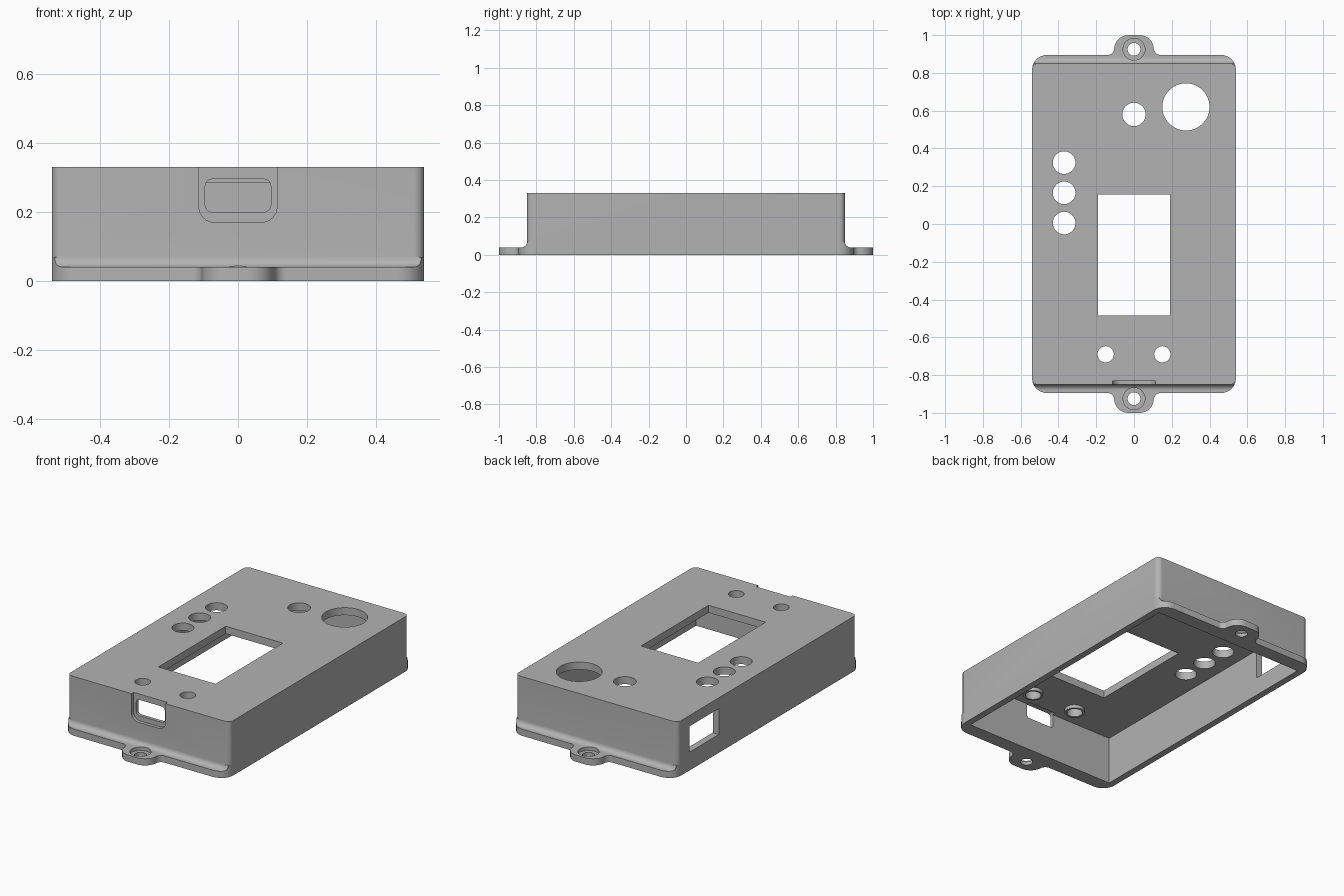
import bpy, bmesh, math
from mathutils import Vector

cube = bpy.data.objects.get("Cube")
if cube:
    bpy.data.objects.remove(cube, do_unlink=True)

grey = bpy.data.materials.new("matte grey")
grey.use_nodes = True
colour = (0.45, 0.45, 0.45, 1)
grey.diffuse_color = colour
grey.node_tree.nodes["Principled BSDF"].inputs["Base Color"].default_value = colour

AXES = {"Z": lambda a, b, t: (a, b, t),
        "Y": lambda a, b, t: (a, t, b),
        "X": lambda a, b, t: (t, a, b)}


def rounded(corners, steps=8):
    """Outline from (x, y, radius) corners, with each corner filleted."""
    pts = []
    for i, (x, y, r) in enumerate(corners):
        p = Vector((x, y))
        if r == 0:
            pts.append(p)
            continue
        u = (Vector(corners[i - 1][:2]) - p).normalized()
        v = (Vector(corners[(i + 1) % len(corners)][:2]) - p).normalized()
        centre = p + (u + v) * r          # right-angled corners
        for k in range(steps + 1):
            t = math.pi / 2 * k / steps
            pts.append(centre - v * r * math.cos(t) - u * r * math.sin(t))
    return pts


def rect(x0, x1, y0, y1, r=0):
    return rounded([(x0, y0, r), (x1, y0, r), (x1, y1, r), (x0, y1, r)])


def circle(x, y, r, n=48):
    return [(x + r * math.cos(math.tau * k / n), y + r * math.sin(math.tau * k / n))
            for k in range(n)]


def prism(name, pts, t0, t1, axis="Z"):
    """Extrude an outline along an axis from t0 to t1."""
    bm = bmesh.new()
    place = AXES[axis]
    face = bm.faces.new([bm.verts.new(place(p[0], p[1], t0)) for p in pts])
    move = Vector(place(0, 0, t1 - t0))
    top = bmesh.ops.extrude_face_region(bm, geom=[face])["geom"]
    bmesh.ops.translate(bm, vec=move, verts=[g for g in top if isinstance(g, bmesh.types.BMVert)])
    bmesh.ops.recalc_face_normals(bm, faces=bm.faces)
    mesh = bpy.data.meshes.new(name)
    bm.to_mesh(mesh)
    bm.free()
    mesh.materials.append(grey)
    obj = bpy.data.objects.new(name, mesh)
    bpy.context.collection.objects.link(obj)
    return obj


def combine(target, tool, operation):
    """Apply a boolean and discard the tool."""
    mod = target.modifiers.new(operation, "BOOLEAN")
    mod.operation, mod.object, mod.solver = operation, tool, "EXACT"
    bpy.context.view_layer.objects.active = target
    bpy.ops.object.modifier_apply(modifier=mod.name)
    bpy.data.objects.remove(tool, do_unlink=True)


W, D, H = 0.54, 0.85, 0.33      # box half width, half depth, height
F, FZ = 0.895, 0.04             # flange half depth and thickness
CEIL = 0.285                    # underside of the top panel

# Flange outline with a mounting ear at each end
half = [(W, F, 0.08), (0.105, F, 0.035), (0.105, 1.0, 0.075),
        (-0.105, 1.0, 0.075), (-0.105, F, 0.035), (-W, F, 0.08)]
outline = rounded(half + [(-x, -y, r) for x, y, r in half])

# Shell: flange, box and the curved blends between them
shell = prism("enclosure_shell", outline, 0, FZ)
combine(shell, prism("box", rect(-W, W, -D, D, 0.03), 0, H), "UNION")
for s in (1, -1):
    R = 0.03
    arc = [(s * (D + R - R * math.cos(t)), FZ + R - R * math.sin(t))
           for t in [math.pi / 2 * k / 8 for k in range(9)]]
    profile = [(s * 0.8, FZ + R)] + arc + [(s * (D + R), 0.02), (s * 0.8, 0.02)]
    blend = prism("blend", profile, -0.6, 0.6, "X")
    combine(blend, prism("trim", outline, -0.1, 0.2), "INTERSECT")
    combine(shell, blend, "UNION")

# Open cavity underneath
combine(shell, prism("cavity", rect(-0.5, 0.5, -0.81, 0.81), -0.1, CEIL), "DIFFERENCE")

# Collars under the two small screw holes
for x in (-0.15, 0.15):
    combine(shell, prism("collar", circle(x, -0.69, 0.055), CEIL - 0.02, CEIL + 0.01), "UNION")

# Holes through the top panel
holes = [(0.275, 0.62, 0.125), (0, 0.58, 0.062), (-0.15, -0.69, 0.043), (0.15, -0.69, 0.043)]
holes += [(-0.37, 0.005 + 0.16 * k, 0.06) for k in range(3)]
for x, y, r in holes:
    combine(shell, prism("hole", circle(x, y, r), 0.2, 0.4), "DIFFERENCE")
combine(shell, prism("display_window", rect(-0.19, 0.19, -0.485, 0.155), 0.2, 0.4), "DIFFERENCE")

# Port recess and opening in the front wall
recess = rounded([(-0.113, 0.17, 0.045), (0.113, 0.17, 0.045), (0.113, 0.4, 0), (-0.113, 0.4, 0)])
combine(shell, prism("port_recess", recess, -0.9, -0.83, "Y"), "DIFFERENCE")
combine(shell, prism("port", rect(-0.095, 0.095, 0.2, 0.295, 0.02), -0.9, -0.79, "Y"), "DIFFERENCE")

# Rectangular opening in the side wall
combine(shell, prism("side_opening", rect(0.46, 0.74, 0.11, 0.265), -0.6, -0.45, "X"), "DIFFERENCE")

# Counterbored screw holes in the ears
for y in (-0.925, 0.925):
    combine(shell, prism("screw_hole", circle(0, y, 0.034), -0.1, 0.1), "DIFFERENCE")
    combine(shell, prism("counterbore", circle(0, y, 0.058), 0.02, 0.1), "DIFFERENCE")

bpy.ops.object.select_all(action="DESELECT")
shell.select_set(True)
bpy.context.view_layer.objects.active = shell
bpy.ops.object.shade_smooth_by_angle(angle=math.radians(30))
